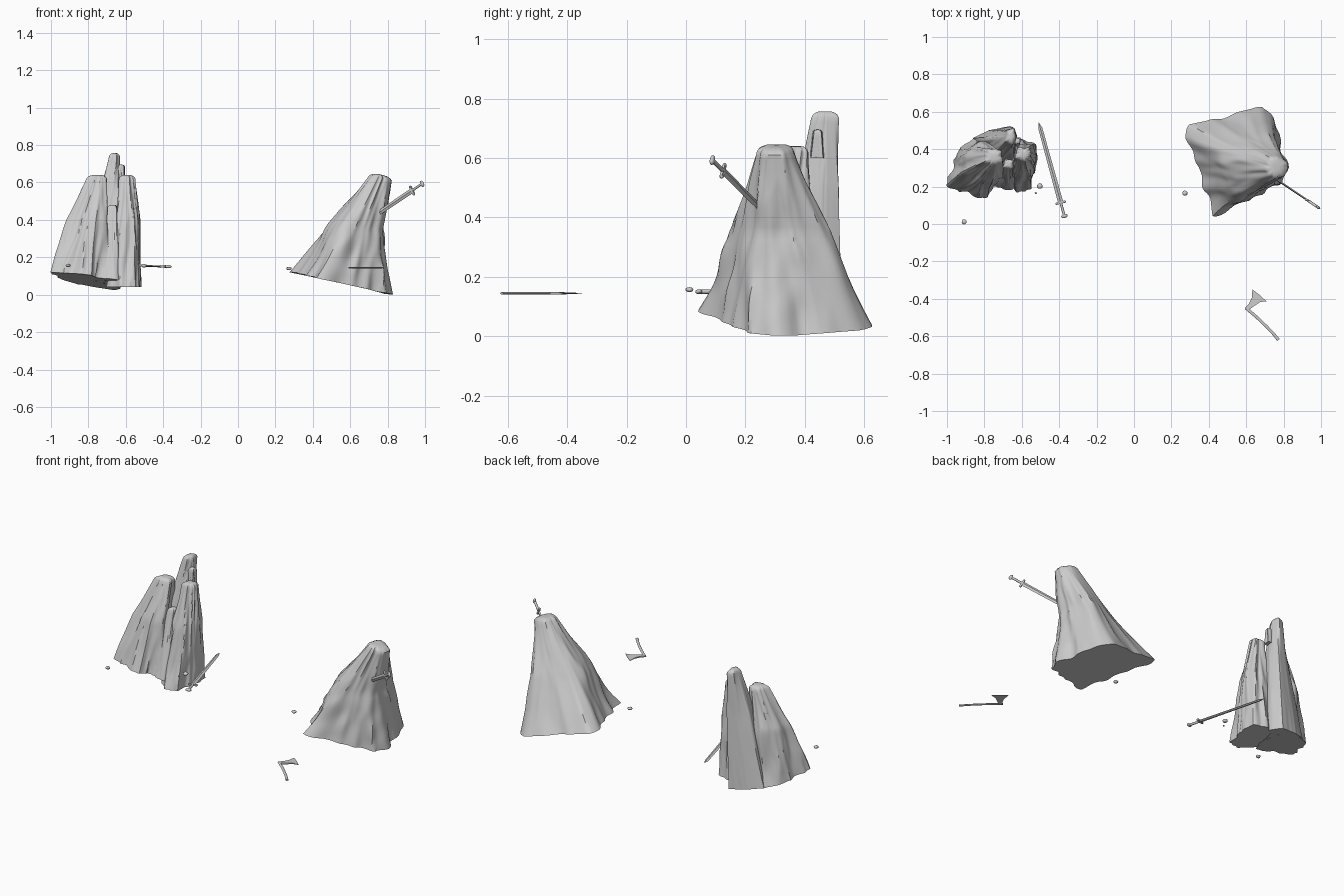
import bpy, bmesh, random
from math import sin, cos, pi
from mathutils import Vector, Matrix, noise

if "Cube" in bpy.data.objects:
    bpy.data.objects.remove(bpy.data.objects["Cube"])

N = 96


def finish(bm, name, angle=0.7):
    bmesh.ops.recalc_face_normals(bm, faces=bm.faces)
    me = bpy.data.meshes.new(name)
    bm.to_mesh(me)
    bm.free()
    ob = bpy.data.objects.new(name, me)
    bpy.context.collection.objects.link(ob)
    bpy.ops.object.select_all(action='DESELECT')
    ob.select_set(True)
    bpy.context.view_layer.objects.active = ob
    bpy.ops.object.shade_smooth_by_angle(angle=angle)
    return ob


def sample(outline, height):
    """Cast N rays from the middle of an outline; height is a number or a plane function."""
    pts = [Vector(p) for p in outline]
    c = sum(pts, Vector((0, 0))) / len(pts)
    ring = []
    for i in range(N):
        d = Vector((cos(2 * pi * i / N), sin(2 * pi * i / N)))
        best = 0
        for a, b in zip(pts, pts[1:] + pts[:1]):
            e = b - a
            det = d.x * -e.y + e.x * d.y
            if abs(det) < 1e-9:
                continue
            q = a - c
            t = (q.x * -e.y + e.x * q.y) / det
            s = (d.x * q.y - d.y * q.x) / det
            if t > 0 and -1e-6 <= s <= 1.000001:
                best = max(best, t)
        p = c + d * best
        z = height(p.x, p.y) if callable(height) else height
        ring.append(Vector((p.x, p.y, z)))
    return ring


def rock(name, sections, amp, seed, steps=14, cap=0.02, smooth_back=1.0):
    """Loft between sections, carving steep weathered grooves into the sides."""
    key = [sample(*s) for s in sections]
    rings = []
    for a, b in zip(key, key[1:]):
        for k in range(steps):
            rings.append([p.lerp(q, k / steps) for p, q in zip(a, b)])
    rings.append(key[-1])
    for s, h in ((0.88, 0.5), (0.6, 0.9), (0.3, 1.0)):
        c = sum(key[-1], Vector()) / N
        rings.append([c + (p - c) * s + Vector((0, 0, cap * h)) for p in key[-1]])
    bm = bmesh.new()
    rows = []
    for ring in rings:
        c = sum(ring, Vector()) / N
        row = []
        for i, p in enumerate(ring):
            t = 2 * pi * i / N
            dx, dy = cos(t), sin(t)
            groove = 1 - 2.6 * abs(noise.noise(Vector((dx * 2.1 + seed, dy * 2.1, p.z * 2.6))))
            fine = noise.noise(Vector((dx * 4, dy * 4 + seed, p.z * 9)))
            front = 1 if dy < 0.35 else smooth_back
            f = amp * front * (groove - 0.6 + 0.4 * fine)
            d = Vector((p.x - c.x, p.y - c.y, 0))
            row.append(bm.verts.new(p + d * f))
        rows.append(row)
    for a, b in zip(rows, rows[1:]):
        for i in range(N):
            j = (i + 1) % N
            bm.faces.new((a[i], a[j], b[j], b[i]))
    bm.faces.new(rows[0])
    bm.faces.new(rows[-1])
    return finish(bm, name)


# Large leaning rock on the right
rock("right_rock", [
    ([(.275, .44), (.29, .53), (.47, .57), (.68, .63), (.73, .6), (.82, .36), (.82, .3), (.78, .21),
      (.5, .07), (.42, .045), (.39, .12), (.36, .22)], lambda x, y: .12 - .218 * (x - .28)),
    ([(.455, .36), (.49, .43), (.71, .49), (.75, .46), (.775, .36), (.775, .28), (.75, .23),
      (.6, .15), (.54, .15), (.48, .27)], .35),
    ([(.69, .3), (.72, .36), (.77, .36), (.82, .33), (.82, .27), (.77, .24), (.72, .25)],
     lambda x, y: .63 - .25 * max(0, x - .74))], .1, 3.1, smooth_back=0.4)


# Cluster of upright stone columns on the left
def tilt(x, y):
    return .12 - .12 * (x + 1) - .17 * (y - .2)


rock("left_column", [
    ([(-1.01, .2), (-.95, .38), (-.86, .48), (-.72, .44), (-.69, .2), (-.76, .19), (-.78, .14),
      (-.84, .14), (-.97, .19)], tilt),
    ([(-.915, .27), (-.895, .38), (-.82, .44), (-.72, .42), (-.7, .26), (-.76, .22), (-.84, .24)], .4),
    ([(-.81, .33), (-.78, .4), (-.71, .4), (-.7, .33), (-.75, .31)], .62)], .1, 7.7)
rock("tall_back_column", [
    ([(-.86, .46), (-.78, .5), (-.66, .525), (-.63, .46), (-.64, .3), (-.8, .3)], tilt),
    ([(-.76, .46), (-.7, .5), (-.64, .515), (-.62, .46), (-.64, .37), (-.74, .38)], .5),
    ([(-.69, .44), (-.68, .5), (-.64, .515), (-.63, .46), (-.65, .42)], .735)],
    .05, 1.4, cap=.022, smooth_back=0.3)
rock("right_column", [
    ([(-.65, .19), (-.62, .17), (-.55, .19), (-.515, .36), (-.525, .42), (-.58, .46), (-.66, .44),
      (-.7, .25)], .04),
    ([(-.65, .28), (-.6, .26), (-.55, .27), (-.52, .36), (-.54, .42), (-.64, .42)], .4),
    ([(-.64, .35), (-.58, .33), (-.55, .36), (-.555, .41), (-.62, .41)], .62)], .1, 5.2)
rock("short_front_column", [
    ([(-.74, .2), (-.68, .18), (-.63, .19), (-.63, .3), (-.72, .32)], tilt),
    ([(-.7, .3), (-.65, .29), (-.64, .34), (-.69, .35)], .46)], .08, 9.3)
rock("column_knob", [
    ([(-.66, .415), (-.61, .42), (-.605, .46), (-.66, .47)], .6),
    ([(-.64, .425), (-.61, .43), (-.605, .455), (-.64, .46)], .685)], .08, 2.2, steps=5, cap=.01)


# Swords: local +Y runs from pommel to tip, X is blade width
def sword(name, pommel, tip, side):
    y = (Vector(tip) - Vector(pommel)).normalized()
    z = Vector(side).cross(y).normalized()
    x = y.cross(z)
    mat = Matrix.Translation(pommel) @ Matrix((x, y, z)).transposed().to_4x4()
    length = (Vector(tip) - Vector(pommel)).length
    bm = bmesh.new()
    # diamond-section blade
    prev = None
    for py, w in ((.085, .014), (length - .035, .011)):
        ring = [bm.verts.new(v) for v in ((w, py, 0), (0, py, .005), (-w, py, 0), (0, py, -.005))]
        if prev:
            for i in range(4):
                bm.faces.new((prev[i], prev[i - 1], ring[i - 1], ring[i]))
        else:
            bm.faces.new(ring)
        prev = ring
    end = bm.verts.new((0, length, 0))
    for i in range(4):
        bm.faces.new((prev[i], prev[i - 1], end))
    # guard with rounded ends, pommel
    bmesh.ops.create_cube(bm, size=1, matrix=Matrix.Translation((0, .082, 0)) @ Matrix.Diagonal((.044, .012, .010, 1)))
    for sx in (-.022, .022):
        bmesh.ops.create_uvsphere(bm, u_segments=10, v_segments=6, radius=.007,
                                  matrix=Matrix.Translation((sx, .082, 0)))
    bmesh.ops.create_uvsphere(bm, u_segments=14, v_segments=8, radius=1,
                              matrix=Matrix.Translation((0, .008, 0)) @ Matrix.Diagonal((.018, .011, .008, 1)))
    # grip
    bmesh.ops.create_cone(bm, cap_ends=True, segments=12, radius1=.007, radius2=.007, depth=.07,
                          matrix=Matrix.Translation((0, .045, 0)) @ Matrix.Rotation(pi / 2, 4, 'X'))
    bm.transform(mat)
    finish(bm, name, 0.6)


sword("lying_sword", (-.37, .035, .15), (-.51, .545, .154), (1, .27, 0))
sword("stuck_sword", (.99, .085, .597), (.61, .34, .34), (.4, -.2, -.9))

# Axe lying flat: straight-ish handle and flared head
bm = bmesh.new()
path = [(.597, -.448), (.655, -.497), (.71, -.55), (.75, -.592), (.772, -.62)]
prev = None
for i, (px, py) in enumerate(path):
    a, b = Vector(path[max(i - 1, 0)]), Vector(path[min(i + 1, 4)])
    d = (b - a).normalized()
    n = Vector((-d.y, d.x, 0)) * (.008 if i < 4 else .009)
    ring = [bm.verts.new(Vector((px, py, .145)) + n * cos(k * pi / 4) + Vector((0, 0, .004 * sin(k * pi / 4))))
            for k in range(8)]
    if prev:
        for k in range(8):
            bm.faces.new((prev[k - 1], prev[k], ring[k], ring[k - 1]))
    if i in (0, 4):
        bm.faces.new(ring)
    prev = ring
finish(bm, "axe_handle")

bm = bmesh.new()
head = [(.592, -.45), (.615, -.425), (.63, -.395), (.633, -.35), (.67, -.378), (.708, -.413),
        (.675, -.417), (.645, -.437), (.61, -.462)]
thick = [.004, .004, .003, .0008, .0008, .0008, .003, .004, .004]
top, low = ([bm.verts.new((x, y, .145 + s * t)) for (x, y), t in zip(head, thick)] for s in (1, -1))
bm.faces.new(top)
bm.faces.new(low[::-1])
for i in range(len(head)):
    bm.faces.new((top[i - 1], low[i - 1], low[i], top[i]))
finish(bm, "axe_head", 0.4)

# Loose pebbles
random.seed(4)
for i, (x, y, z, r) in enumerate(((-.908, .012, .157, .014), (-.503, .203, .155, .016),
                                  (-.525, .165, .148, .006), (.272, .165, .14, .014))):
    bm = bmesh.new()
    bmesh.ops.create_icosphere(bm, subdivisions=2, radius=r)
    for v in bm.verts:
        v.co *= random.uniform(.9, 1.06)
        v.co.z *= .65
        v.co += Vector((x, y, z))
    finish(bm, f"pebble_{i + 1}")
